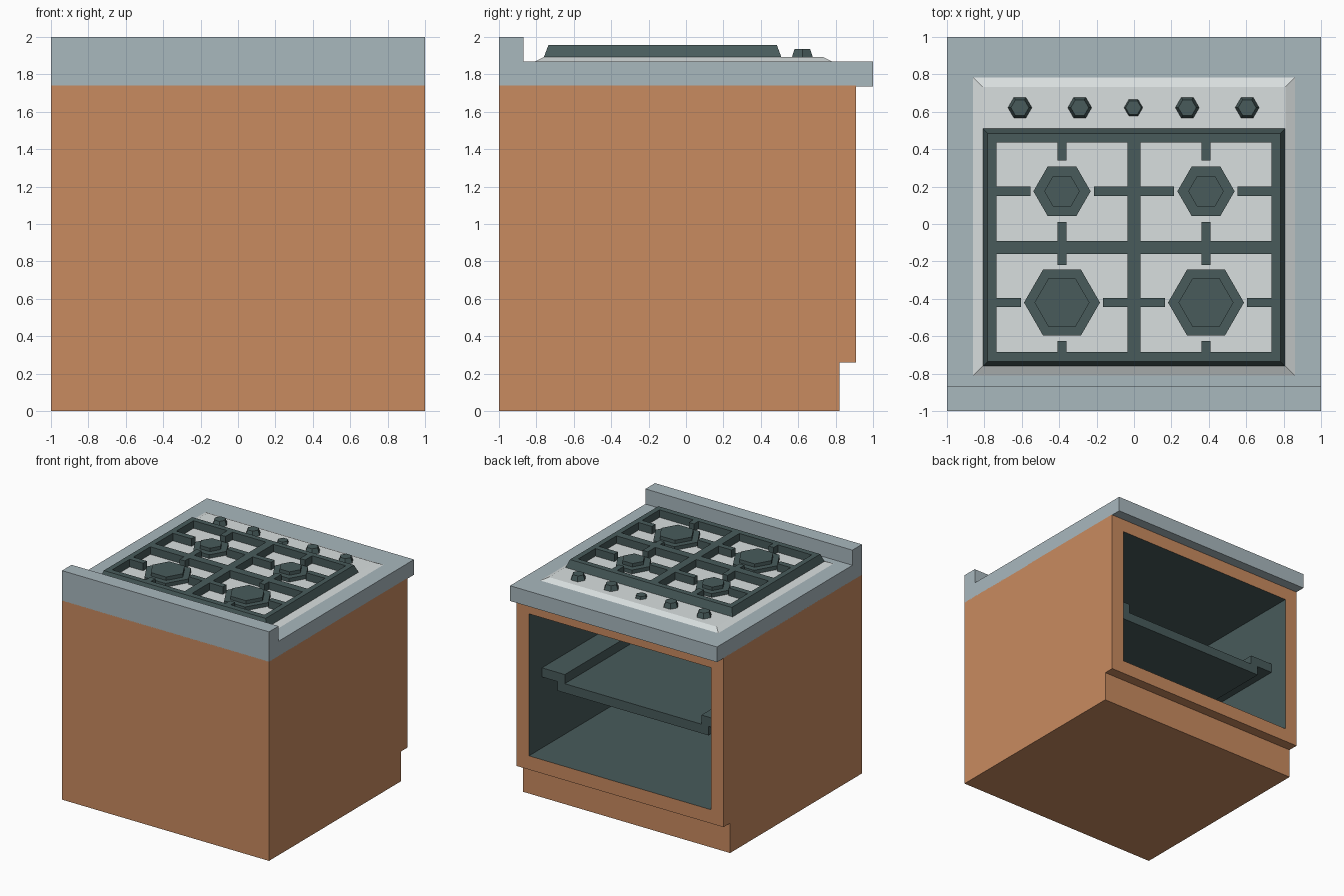
import bpy, bmesh, math
from mathutils import Matrix

if "Cube" in bpy.data.objects:
    bpy.data.objects.remove(bpy.data.objects["Cube"])


def material(name, code):
    m = bpy.data.materials.new(name)
    rgb = [int(code[i:i + 2], 16) / 255 for i in (0, 2, 4)]
    m.diffuse_color = [((c + 0.055) / 1.055) ** 2.4 for c in rgb] + [1]
    m.use_nodes = True
    m.node_tree.nodes["Principled BSDF"].inputs["Base Color"].default_value = m.diffuse_color
    return m


wood = material("wood", "C98B60")
worktop = material("worktop_grey", "A9B8BE")
enamel = material("pale_enamel", "D9DFDF")
iron = material("dark_iron", "485B5B")


def finish(name, bm, *mats):
    bmesh.ops.recalc_face_normals(bm, faces=bm.faces)
    me = bpy.data.meshes.new(name)
    bm.to_mesh(me)
    bm.free()
    for m in mats:
        me.materials.append(m)
    ob = bpy.data.objects.new(name, me)
    bpy.context.collection.objects.link(ob)
    return ob


def extrude_profile(points, direction):
    """Closed polygon swept along a vector."""
    bm = bmesh.new()
    face = bm.faces.new([bm.verts.new(p) for p in points])
    out = bmesh.ops.extrude_face_region(bm, geom=[face], use_keep_orig=True)
    verts = [g for g in out["geom"] if isinstance(g, bmesh.types.BMVert)]
    bmesh.ops.translate(bm, verts=verts, vec=direction)
    bmesh.ops.recalc_face_normals(bm, faces=bm.faces)
    return bm


def add_box(bm, x0, x1, y0, y1, z0, z1, taper=0.0):
    verts = bmesh.ops.create_cube(bm, size=1)["verts"]
    for v in verts:
        t = taper if v.co.z > 0 else 0
        v.co = ((x1 - t if v.co.x > 0 else x0 + t),
                (y1 - t if v.co.y > 0 else y0 + t),
                (z1 if v.co.z > 0 else z0))


def add_hex(bm, x, y, z0, z1, r0, r1):
    bmesh.ops.create_cone(
        bm, cap_ends=True, segments=6, radius1=r0, radius2=r1, depth=z1 - z0,
        matrix=Matrix.Translation((x, y, (z0 + z1) / 2)) @ Matrix.Rotation(math.pi / 6, 4, "Z"))
    # first cone vertex must point along x
    

# cabinet with toe kick; the +y face is inset and pushed in as the oven cavity
bm = extrude_profile([(-1, y, z) for y, z in
                      [(-1, 0), (0.82, 0), (0.82, 0.26), (0.91, 0.26), (0.91, 1.74), (-1, 1.74)]],
                     (2, 0, 0))
door = max(bm.faces, key=lambda f: f.calc_center_median().y)
bmesh.ops.inset_region(bm, faces=[door], thickness=0.12, use_even_offset=True)
out = bmesh.ops.extrude_face_region(bm, geom=[door])
back = [g for g in out["geom"] if isinstance(g, bmesh.types.BMFace)][0]
bmesh.ops.translate(bm, verts=back.verts, vec=(0, -1.79, 0))
if door.is_valid and door is not back:
    bm.faces.remove(door)
back.material_index = 1
for e in back.edges:
    for f in e.link_faces:
        f.material_index = 1
finish("cabinet", bm, wood, iron)

# oven tray with side flanges
half = [(0.73, 0.92), (0.73, 1.0), (0.88, 1.0), (0.88, 1.08), (0.66, 1.08), (0.66, 1.0)]
section = half + [(-x, z) for x, z in reversed(half)]
finish("oven_tray", extrude_profile([(x, 0.73, z) for x, z in section], (0, -1.61, 0)), iron)

# countertop with backsplash
finish("countertop", extrude_profile(
    [(-1, y, z) for y, z in
     [(-1, 1.735), (1, 1.735), (1, 1.868), (-0.868, 1.868), (-0.868, 2), (-1, 2)]],
    (2, 0, 0)), worktop)

# sloped-edge hob plate
bm = bmesh.new()
add_box(bm, -0.86, 0.86, -0.81, 0.783, 1.868, 1.892, 0.05)
finish("hob_plate", bm, enamel)

# pan support frame with four windows
Z0, Z1 = 1.892, 1.958
bm = bmesh.new()
add_box(bm, -0.807, 0.807, -0.76, 0.51, Z0, Z1, 0.025)
frame = finish("pan_support_frame", bm, iron)
bm = bmesh.new()
for y0, y1 in ((-0.685, -0.16), (-0.09, 0.437)):
    for x0, x1 in ((-0.735, -0.036), (0.036, 0.735)):
        add_box(bm, x0, x1, y0, y1, 1.8, 2.05)
cutter = finish("window_cutter", bm, iron)
cutter.hide_render = True
mod = frame.modifiers.new("windows", "BOOLEAN")
mod.operation, mod.solver, mod.object = "DIFFERENCE", "EXACT", cutter
bpy.context.view_layer.objects.active = frame
bpy.ops.object.modifier_apply(modifier="windows")
bpy.data.objects.remove(cutter)

# fingers reaching toward each burner, and the burners
fingers, burners = bmesh.new(), bmesh.new()
W, BX = 0.025, 0.385
#      centre y, radius, cap radius, window y range, finger tips in y and x
rings = [(0.175, 0.153, 0.095, (-0.09, 0.437), (0.012, 0.34), (0.215, 0.553)),
         (-0.42, 0.203, 0.147, (-0.685, -0.16), (-0.625, -0.22), (0.165, 0.605))]
for by, r, cap, (wy0, wy1), (ty0, ty1), (tx0, tx1) in rings:
    for s in (-1, 1):
        x = s * BX
        add_box(fingers, x - W, x + W, wy0, ty0, Z0, Z1)
        add_box(fingers, x - W, x + W, ty1, wy1, Z0, Z1)
        for a, b in ((0.036, tx0), (tx1, 0.735)):
            lo, hi = sorted((s * a, s * b))
            add_box(fingers, lo, hi, by - W, by + W, Z0, Z1)
        add_hex(burners, x, by, Z0, 1.925, r, r)
        add_hex(burners, x, by, 1.925, 1.955, cap, cap)
finish("pan_support_fingers", fingers, iron)
finish("burners", burners, iron)

# control knobs
bm = bmesh.new()
for x in (-0.61, -0.29, 0.285, 0.605):
    add_hex(bm, x, 0.622, Z0, 1.936, 0.064, 0.048)
add_hex(bm, -0.003, 0.622, Z0, 1.915, 0.05, 0.042)
finish("control_knobs", bm, iron)
